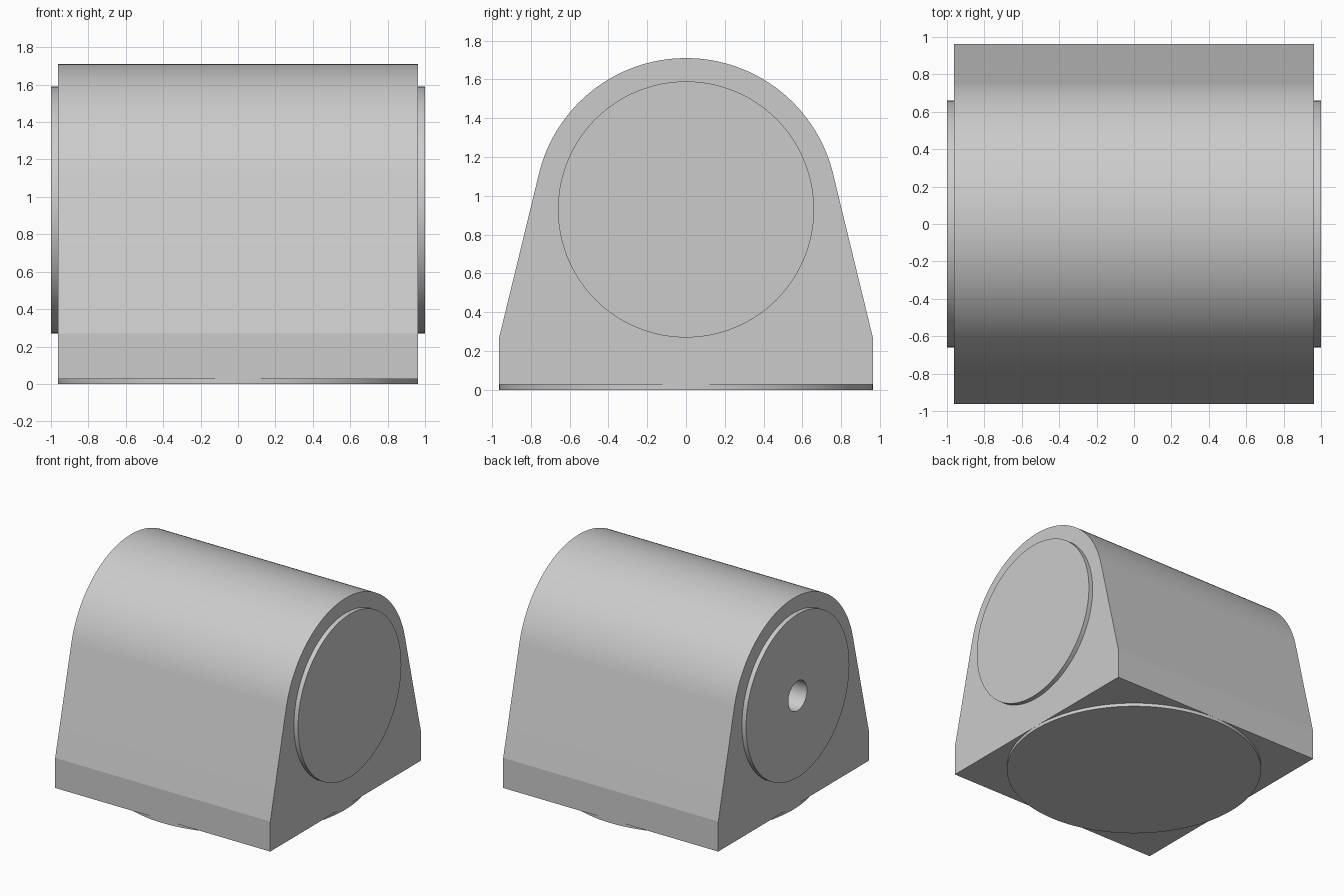
import bpy
import bmesh
from math import acos, atan2, cos, hypot, pi, sin

cube = bpy.data.objects.get("Cube")
if cube:
    bpy.data.objects.remove(cube, do_unlink=True)

HALF = 0.963      # half width and depth of the housing
BASE = 0.027      # underside of the housing
SHOULDER = 0.27   # top of the upright skirt
AXIS = 0.93       # height of the bore axis
ROUND = 0.78      # radius of the rounded top
CAP = 0.66        # radius of the end caps
BORE = 0.12

grey = bpy.data.materials.new("light_grey")
grey.use_nodes = True
colour = (0.6, 0.6, 0.6, 1)
grey.diffuse_color = colour
grey.node_tree.nodes["Principled BSDF"].inputs["Base Color"].default_value = colour


def finish(ob):
    ob.data.materials.clear()
    ob.data.materials.append(grey)
    bpy.ops.object.select_all(action="DESELECT")
    ob.select_set(True)
    bpy.context.view_layer.objects.active = ob
    bpy.ops.object.shade_smooth_by_angle(angle=pi / 18)


def cylinder(name, radius, start, end, along_x, sides=128):
    middle = (start + end) / 2
    bpy.ops.mesh.primitive_cylinder_add(
        vertices=sides, radius=radius, depth=end - start,
        location=(middle, 0, AXIS) if along_x else (0, 0, middle),
        rotation=(0, pi / 2 if along_x else 0, 0))
    ob = bpy.context.object
    ob.name = name
    finish(ob)
    return ob


def housing():
    # Sloped sides run tangent into the rounded top
    drop = AXIS - SHOULDER
    tangent = acos(ROUND / hypot(HALF, drop)) - atan2(drop, HALF)
    steps = 96
    profile = [(-HALF, SHOULDER), (-HALF, BASE), (HALF, BASE), (HALF, SHOULDER)]
    for i in range(steps + 1):
        a = tangent + (pi - 2 * tangent) * i / steps
        profile.append((ROUND * cos(a), AXIS + ROUND * sin(a)))
    bm = bmesh.new()
    end = bm.faces.new([bm.verts.new((-HALF, y, z)) for y, z in profile])
    grown = bmesh.ops.extrude_face_region(bm, geom=[end], use_keep_orig=True)
    moved = [v for v in grown["geom"] if isinstance(v, bmesh.types.BMVert)]
    bmesh.ops.translate(bm, verts=moved, vec=(2 * HALF, 0, 0))
    bmesh.ops.recalc_face_normals(bm, faces=bm.faces)
    mesh = bpy.data.meshes.new("housing")
    bm.to_mesh(mesh)
    bm.free()
    ob = bpy.data.objects.new("housing", mesh)
    bpy.context.collection.objects.link(ob)
    finish(ob)
    return ob


body = housing()
cylinder("base_disc", HALF, 0, BASE, False, 192)
cylinder("right_cap", CAP, HALF, 1, True)
left_cap = cylinder("left_cap", CAP, -1, -HALF, True)

# Blind bore through one cap into the housing
cutter = cylinder("bore_cutter", BORE, -1.1, -0.5, True, 64)
cutter.hide_render = True
for ob in (body, left_cap):
    cut = ob.modifiers.new("bore", "BOOLEAN")
    cut.operation = "DIFFERENCE"
    cut.solver = "EXACT"
    cut.object = cutter
    bpy.context.view_layer.objects.active = ob
    bpy.ops.object.modifier_move_to_index(modifier="bore", index=0)
    bpy.ops.object.modifier_apply(modifier="bore")
    finish(ob)
bpy.data.objects.remove(cutter, do_unlink=True)
